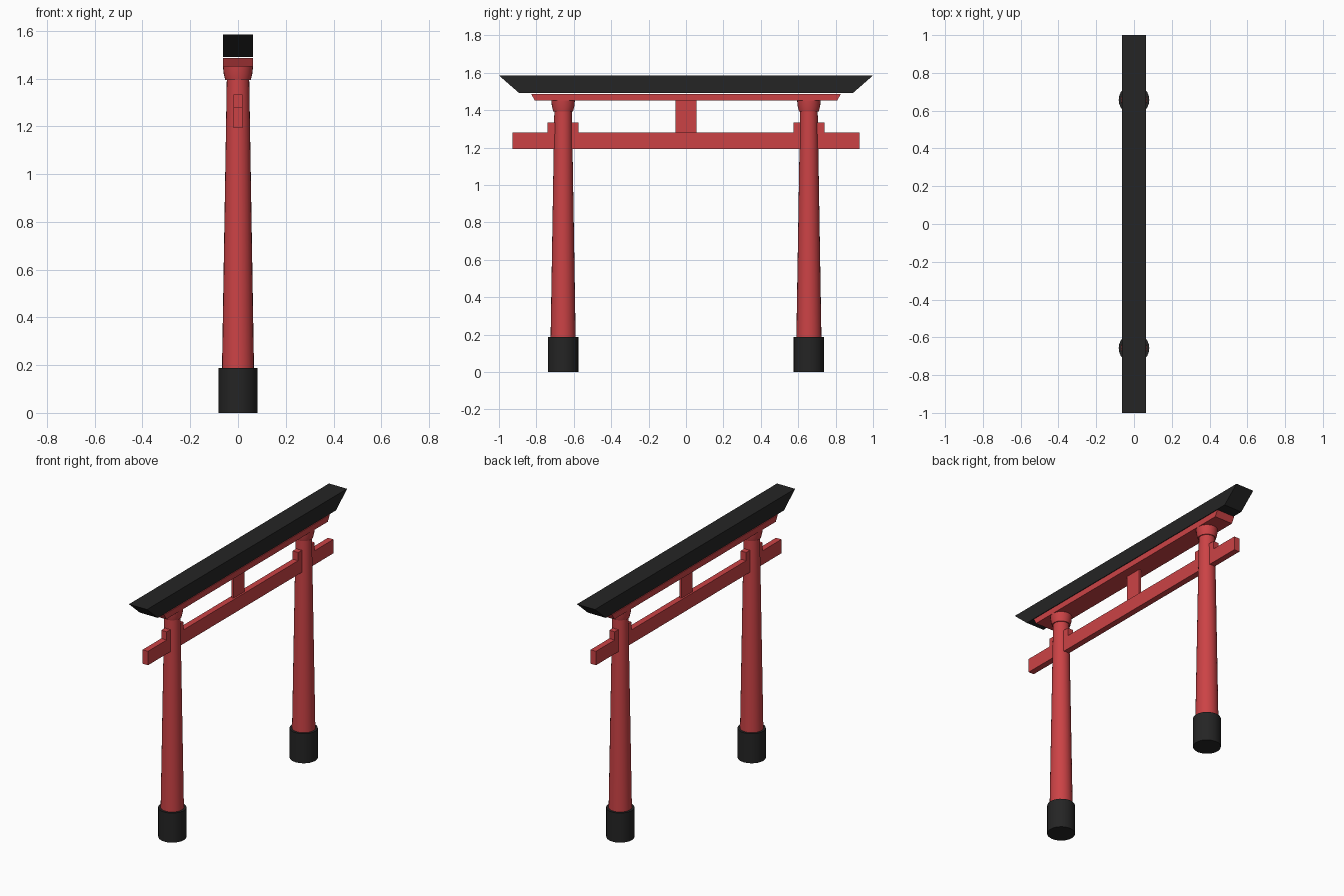
import bpy, bmesh, math

if "Cube" in bpy.data.objects:
    bpy.data.objects.remove(bpy.data.objects["Cube"])


def material(name, rgb):
    m = bpy.data.materials.new(name)
    m.diffuse_color = (*rgb, 1)
    m.use_nodes = True
    m.node_tree.nodes["Principled BSDF"].inputs["Base Color"].default_value = m.diffuse_color
    return m


RED = material("red_paint", (0.60, 0.055, 0.06))
BLACK = material("black_paint", (0.018, 0.018, 0.018))


def finish(bm, name, mat, smooth=False):
    bmesh.ops.recalc_face_normals(bm, faces=bm.faces)
    me = bpy.data.meshes.new(name)
    bm.to_mesh(me)
    bm.free()
    me.materials.append(mat)
    ob = bpy.data.objects.new(name, me)
    bpy.context.collection.objects.link(ob)
    if smooth:
        bpy.ops.object.select_all(action='DESELECT')
        ob.select_set(True)
        bpy.context.view_layer.objects.active = ob
        bpy.ops.object.shade_smooth_by_angle(angle=math.radians(30))
    return ob


def beam(name, mat, hx, z0, z1, bottom, top=None, y=0):
    """Beam along y; bottom and top are half lengths, so ends can slant."""
    top = bottom if top is None else top
    outline = [(-bottom, z0), (bottom, z0), (top, z1), (-top, z1)]
    bm = bmesh.new()
    face = bm.faces.new([bm.verts.new((-hx, y + a, z)) for a, z in outline])
    ext = bmesh.ops.extrude_face_region(bm, geom=[face])["geom"]
    verts = [v for v in ext if isinstance(v, bmesh.types.BMVert)]
    bmesh.ops.translate(bm, verts=verts, vec=(2 * hx, 0, 0))
    return finish(bm, name, mat)


def turned(name, mat, y, profile, sides=24):
    """Closed round part from (radius, z) pairs."""
    bm = bmesh.new()
    rings = []
    for r, z in profile:
        angles = [2 * math.pi * i / sides for i in range(sides)]
        rings.append([bm.verts.new((r * math.cos(a), y + r * math.sin(a), z))
                      for a in angles])
    for lo, hi in zip(rings, rings[1:]):
        for i in range(sides):
            j = (i + 1) % sides
            bm.faces.new((lo[i], lo[j], hi[j], hi[i]))
    bm.faces.new(rings[0][::-1])
    bm.faces.new(rings[-1])
    return finish(bm, name, mat, True)


# Horizontal beams and centre strut
beam("roof_beam", BLACK, 0.063, 1.491, 1.585, 0.892, 1.0)
beam("under_roof_beam", RED, 0.063, 1.45, 1.487, 0.808, 0.828)
beam("tie_beam", RED, 0.019, 1.193, 1.281, 0.927)
beam("centre_strut", RED, 0.008, 1.281, 1.45, 0.055)

# Pillars with bases, collars and wedges
for side, y in (("left", -0.657), ("right", 0.657)):
    turned(f"{side}_base", BLACK, y, [(0.081, 0), (0.081, 0.187)])
    turned(f"{side}_pillar", RED, y, [(0.067, 0.187), (0.047, 1.395)])
    turned(f"{side}_collar", RED, y,
           [(0.053, 1.393), (0.060, 1.42), (0.063, 1.45)])
    beam(f"{side}_wedge", RED, 0.019, 1.281, 1.333, 0.083, y=y)
